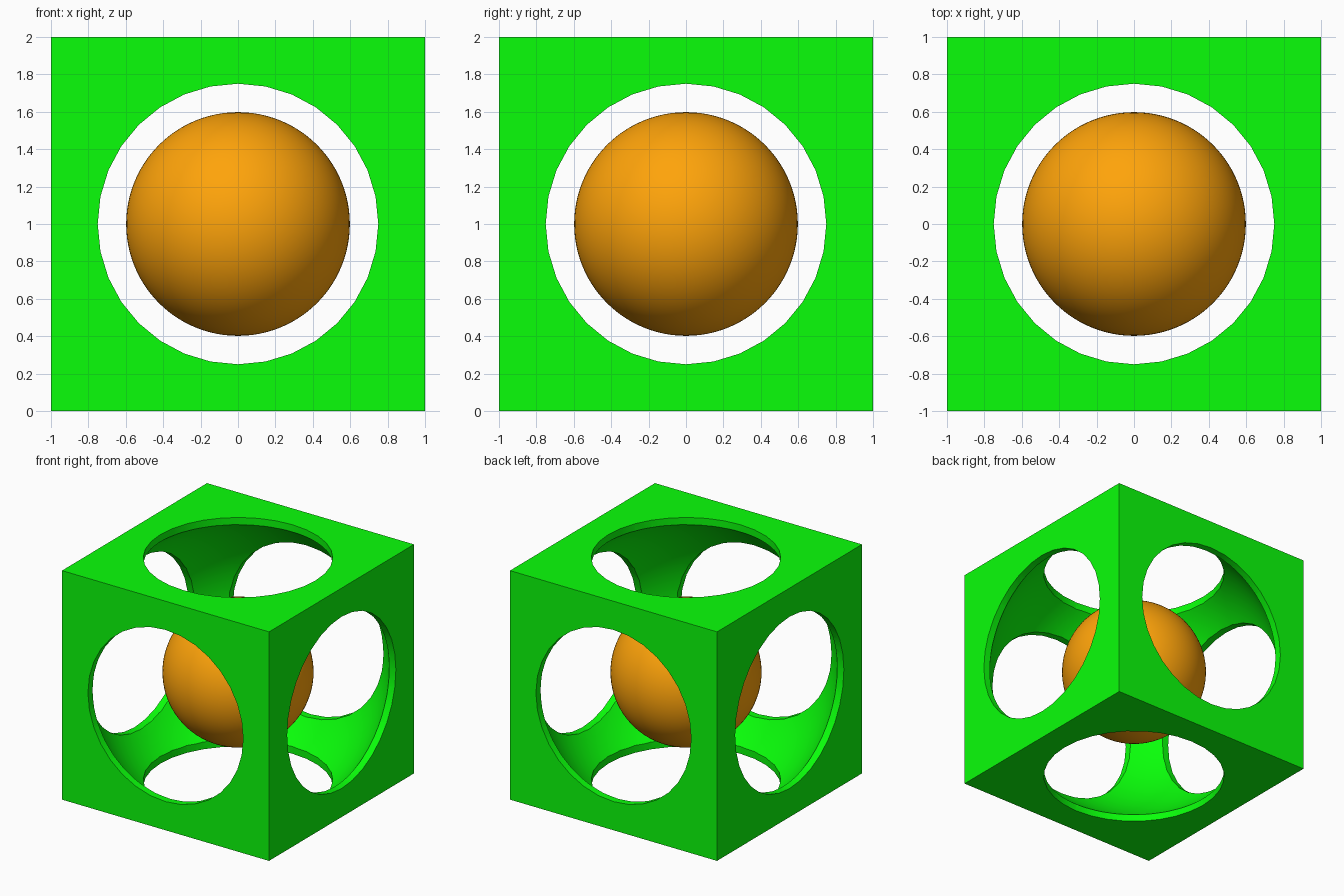
import bpy
from math import pi, radians

if "Cube" in bpy.data.objects:
    bpy.data.objects.remove(bpy.data.objects["Cube"])

CENTRE = (0, 0, 1)


def paint(obj, name, rgb):
    mat = bpy.data.materials.new(name)
    mat.diffuse_color = (*rgb, 1)
    mat.use_nodes = True
    mat.node_tree.nodes["Principled BSDF"].inputs["Base Color"].default_value = mat.diffuse_color
    obj.data.materials.append(mat)


def smooth(obj):
    bpy.ops.object.select_all(action='DESELECT')
    obj.select_set(True)
    bpy.context.view_layer.objects.active = obj
    bpy.ops.object.shade_smooth_by_angle(angle=radians(20))


def sphere(name, radius):
    bpy.ops.mesh.primitive_uv_sphere_add(segments=96, ring_count=48, radius=radius, location=CENTRE)
    obj = bpy.context.object
    obj.name = name
    return obj


# Outer cube
bpy.ops.mesh.primitive_cube_add(size=2, location=CENTRE)
frame = bpy.context.object
frame.name = "cube_frame"
paint(frame, "green", (0.003, 1.0, 0.003))

# Spherical cavity plus a 32-sided through hole along each axis
cutters = [sphere("cavity_cutter", 1.2)]
for rot in ((0, 0, 0), (pi / 2, 0, 0), (0, pi / 2, 0)):
    bpy.ops.mesh.primitive_cylinder_add(vertices=32, radius=0.75, depth=3, location=CENTRE, rotation=rot)
    bpy.context.object.name = "hole_cutter"
    cutters.append(bpy.context.object)

# The cavity's opening on each face (radius 0.66) lies within the 0.75 hole
for cutter in cutters:
    cutter.hide_render = True
    bpy.context.view_layer.objects.active = frame
    mod = frame.modifiers.new("cut", 'BOOLEAN')
    mod.operation = 'DIFFERENCE'
    mod.solver = 'EXACT'
    mod.object = cutter
    bpy.ops.object.modifier_apply(modifier=mod.name)
for cutter in cutters:
    bpy.data.objects.remove(cutter, do_unlink=True)
smooth(frame)

# Loose ball floating in the middle
ball = sphere("inner_ball", 0.598)
paint(ball, "orange", (1.0, 0.37, 0.003))
smooth(ball)
